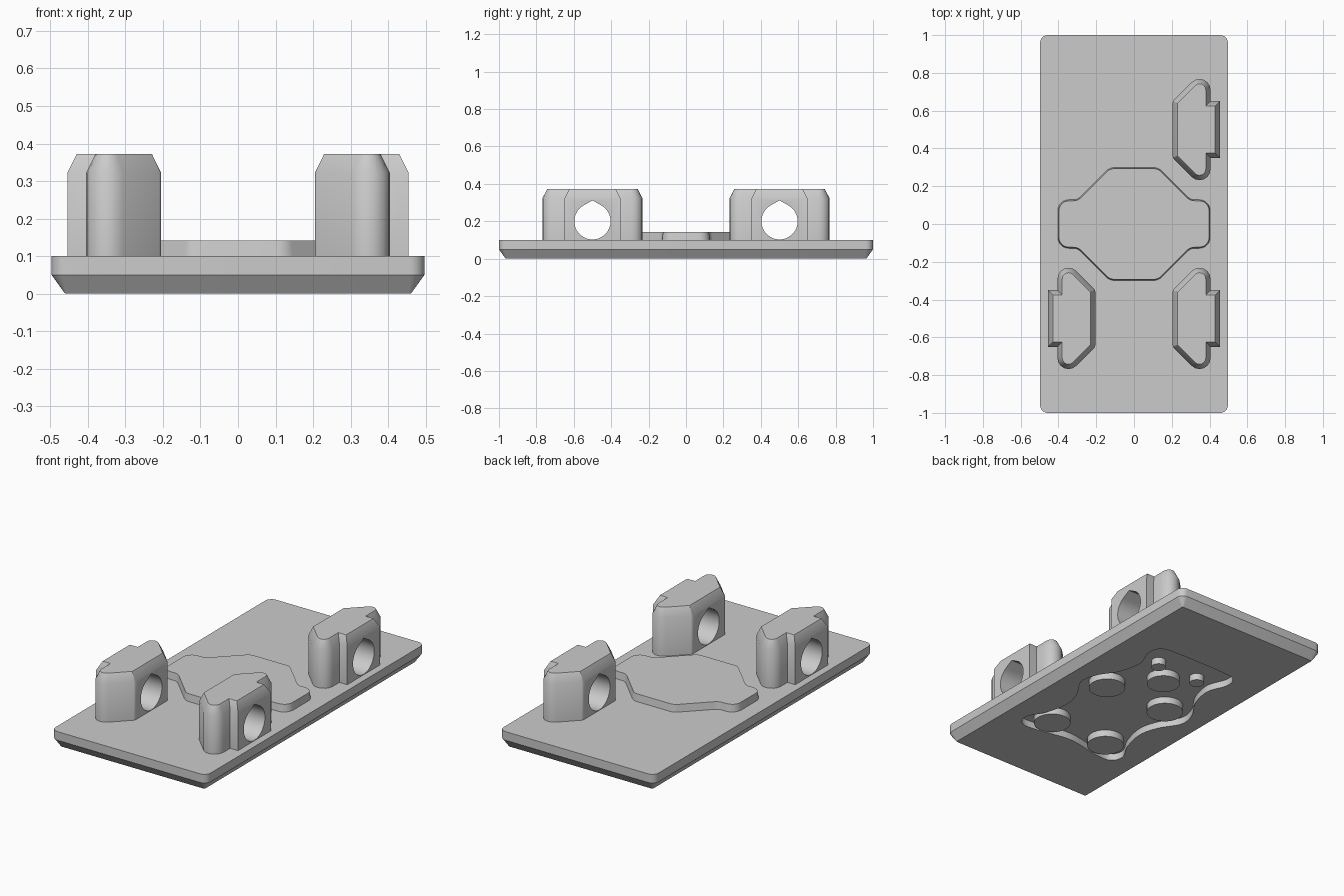
import bpy, bmesh, math
from mathutils import Vector, Matrix

cube = bpy.data.objects.get("Cube")
if cube:
    bpy.data.objects.remove(cube, do_unlink=True)

grey = bpy.data.materials.new("plain_grey")
grey.use_nodes = True
grey.diffuse_color = (0.6, 0.6, 0.6, 1)
grey.node_tree.nodes["Principled BSDF"].inputs["Base Color"].default_value = (0.6, 0.6, 0.6, 1)


def rounded(corners, steps=6):
    """Round each (x, y, radius) corner of a polygon."""
    out = []
    for i, (x, y, r) in enumerate(corners):
        p = Vector((x, y))
        a = (Vector(corners[i - 1][:2]) - p).normalized()
        b = (Vector(corners[(i + 1) % len(corners)][:2]) - p).normalized()
        if r == 0:
            out.append(p)
            continue
        half = a.angle(b) / 2
        centre = p + (a + b).normalized() * r / math.sin(half)
        start = p + a * r / math.tan(half) - centre
        end = p + b * r / math.tan(half) - centre
        sweep = math.atan2(start.cross(end), start.dot(end))
        out += [centre + Matrix.Rotation(sweep * k / steps, 2) @ start for k in range(steps + 1)]
    return out


def smooth_loop(pts, steps=6):
    """Closed smooth curve through the points."""
    pts = [Vector(p) for p in pts]
    out = []
    n = len(pts)
    for i in range(n):
        a, b, c, d = (pts[(i + k) % n] for k in (-1, 0, 1, 2))
        for s in range(steps):
            t = s / steps
            out.append(0.5 * (2 * b + (c - a) * t + (2 * a - 5 * b + 4 * c - d) * t ** 2
                              + (3 * b - a - 3 * c + d) * t ** 3))
    return out


def inset(loop, d):
    """Move every side of an anticlockwise loop inwards by d."""
    out = []
    for i, p in enumerate(loop):
        e1 = (p - loop[i - 1]).normalized()
        e2 = (loop[(i + 1) % len(loop)] - p).normalized()
        n1, n2 = Vector((-e1.y, e1.x)), Vector((-e2.y, e2.x))
        out.append(p + (n1 + n2) * d / (1 + n1.dot(n2)))
    return out


def walls(bm, loop, levels):
    """Stack a loop through (height, inset) levels, cap the top, return the bottom ring."""
    if sum(loop[i - 1].cross(p) for i, p in enumerate(loop)) < 0:
        loop = loop[::-1]
    rings = [[bm.verts.new((p.x, p.y, z)) for p in inset(loop, d)] for z, d in levels]
    bm.faces.new(rings[-1])
    for low, high in zip(rings, rings[1:]):
        for i in range(len(loop)):
            bm.faces.new((low[i - 1], low[i], high[i], high[i - 1]))
    return rings[0]


def finish(name, bm):
    bmesh.ops.recalc_face_normals(bm, faces=bm.faces[:])
    mesh = bpy.data.meshes.new(name)
    bm.to_mesh(mesh)
    bm.free()
    mesh.materials.append(grey)
    obj = bpy.data.objects.new(name, mesh)
    bpy.context.scene.collection.objects.link(obj)
    return obj


def prism(name, loop, levels, matrix=Matrix()):
    bm = bmesh.new()
    bm.faces.new(walls(bm, loop, levels)[::-1])
    bm.transform(matrix)
    return finish(name, bm)


def cut(obj, cutter):
    mod = obj.modifiers.new("cut", "BOOLEAN")
    mod.object = cutter
    mod.solver = "EXACT"
    bpy.context.view_layer.update()
    graph = bpy.context.evaluated_depsgraph_get()
    mesh = bpy.data.meshes.new_from_object(obj.evaluated_get(graph))
    obj.modifiers.clear()
    obj.data = mesh
    bpy.data.objects.remove(cutter, do_unlink=True)


def circle(x, y, r, n=40):
    return [Vector((x + r * math.cos(2 * math.pi * k / n), y + r * math.sin(2 * math.pi * k / n)))
            for k in range(n)]


# Base plate with chamfered underside and a wavy pocket sunk into it
parts = []
half_pocket = [(.12, .555), (.25, .54), (.28, .46), (.24, .34), (.27, .2), (.34, .09), (.36, -.02),
               (.29, -.14), (.26, -.26), (.29, -.4), (.345, -.51), (.31, -.58), (.2, -.58)]
pocket = ([(0, .555)] + half_pocket + [(0, -.545)] + [(-x, y) for x, y in half_pocket[::-1]])
bm = bmesh.new()
rims = [walls(bm, rounded([(sx * .497, sy, .04) for sx, sy in ((-1, -1), (1, -1), (1, 1), (-1, 1))]),
              [(0, .036), (.05, 0), (.1, 0)]),
        walls(bm, smooth_loop(pocket), [(0, 0), (.04, 0)])]
rim_edges = [bm.edges.get((ring[i - 1], v)) for ring in rims for i, v in enumerate(ring)]
bmesh.ops.triangle_fill(bm, use_beauty=True, edges=rim_edges, normal=(0, 0, -1))
plate = finish("base_plate", bm)
parts.append(plate)

# Round islands standing in the pocket
islands = [("middle", 0, .25, .09)]
for word, x, y, r in (("front", .19, -.47, .1), ("centre", .207, .017, .1), ("back", .136, .372, .04)):
    islands += [("left_" + word, x, y, r), ("right_" + word, -x, y, r)]
for word, x, y, r in islands:
    parts.append(prism(word + "_island", circle(x, y, r), [(0, 0), (.045, 0)]))

# Low raised pad in the middle of the top
quarter = [(.405, .13, .06), (.3, .13, .05), (.13, .3, .06)]
upper = quarter + [(-x, y, r) for x, y, r in quarter[::-1]]
pad = upper + [(-x, -y, r) for x, y, r in upper]
parts.append(prism("raised_pad", rounded(pad), [(.09, 0), (.142, .007)]))

# Posts: wedge-shaped plan with an outer flange and a teardrop hole across
half_plan = [(.455, .15, 0), (.405, .15, 0), (.405, .35, .058), (.205, .15, .02)]
plan = rounded(half_plan + [(x, -y, r) for x, y, r in half_plan[::-1]])
arc = [math.radians(60 - 300 * k / 40) for k in range(41)]
teardrop = [Vector((.097 * math.cos(a), .097 * math.sin(a))) for a in arc] + [Vector((0, .112))]
across = Matrix(((0, 0, 1, 0), (1, 0, 0, 0), (0, 1, 0, .2), (0, 0, 0, 1)))
for name, side, y in (("left_front_post", 1, -.5), ("right_front_post", -1, -.5),
                      ("left_back_post", 1, .5)):
    loop = [Vector((side * p.x, p.y + y)) for p in plan]
    post = prism(name, loop, [(.09, 0), (.322, 0), (.372, .025)])
    cut(post, prism("hole_cutter", teardrop, [(-.6, 0), (.6, 0)],
                    Matrix.Translation((0, y, 0)) @ across))
    parts.append(post)

# Smooth the rounded sides, keep edges sharp
for obj in bpy.context.selected_objects:
    obj.select_set(False)
for obj in parts:
    obj.select_set(True)
bpy.context.view_layer.objects.active = plate
bpy.ops.object.shade_smooth_by_angle(angle=math.radians(30))
